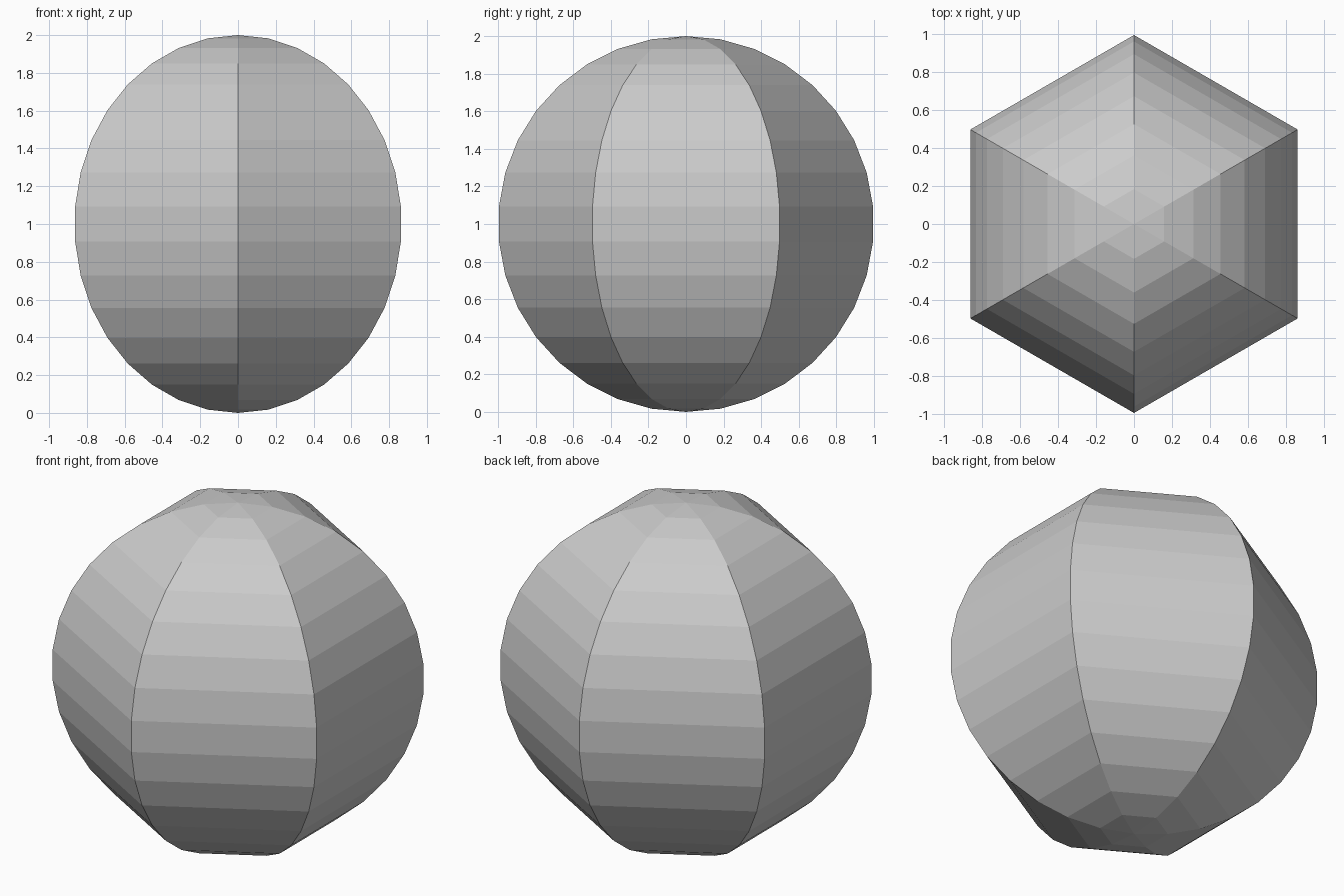
import bpy
from math import sin, cos, pi

if "Cube" in bpy.data.objects:
    bpy.data.objects.remove(bpy.data.objects["Cube"])

SIDES, BANDS = 6, 17

# Six-sided ball: two poles and rings evenly spaced by latitude
verts = [(0, 0, 2)]
for i in range(1, BANDS):
    t = pi * i / BANDS
    for s in range(SIDES):
        a = pi / 2 + 2 * pi * s / SIDES
        verts.append((sin(t) * cos(a), sin(t) * sin(a), 1 + cos(t)))
verts.append((0, 0, 0))
last = len(verts) - 1


def ring(i, s):
    return 1 + i * SIDES + s % SIDES


faces = []
for s in range(SIDES):
    # pole caps
    faces.append((0, ring(0, s), ring(0, s + 1)))
    faces.append((last, ring(BANDS - 2, s + 1), ring(BANDS - 2, s)))
    # side bands
    for i in range(BANDS - 2):
        faces.append((ring(i, s), ring(i + 1, s), ring(i + 1, s + 1), ring(i, s + 1)))

mesh = bpy.data.meshes.new("hexagonal_ball")
mesh.from_pydata(verts, [], faces)
mesh.update()
ball = bpy.data.objects.new("hexagonal_ball", mesh)
bpy.context.collection.objects.link(ball)
